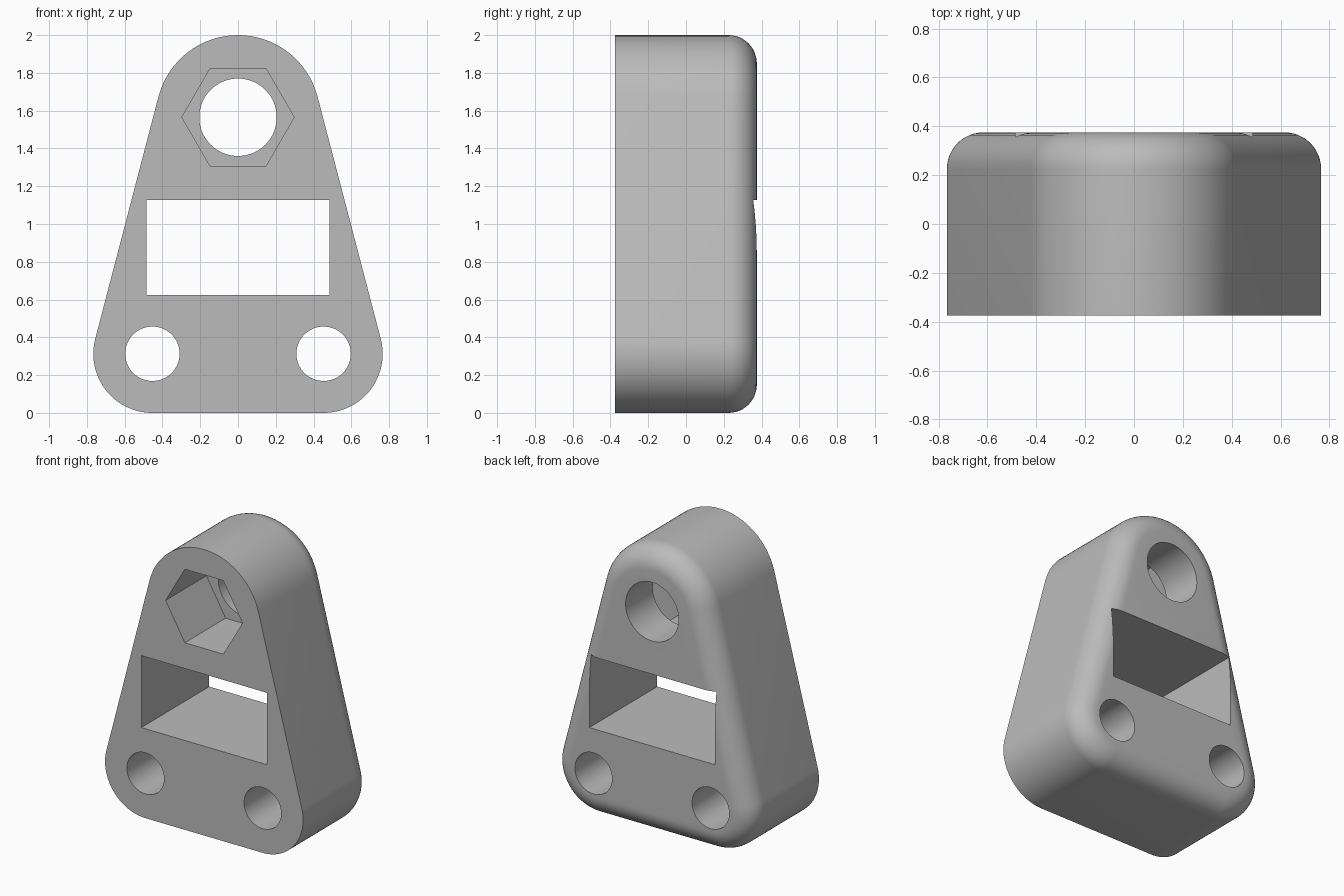
import bpy, bmesh
from math import cos, sin, pi, radians, acos, atan2, hypot

if "Cube" in bpy.data.objects:
    bpy.data.objects.remove(bpy.data.objects["Cube"], do_unlink=True)

HALF = 0.375                 # half of the depth
FILLET = 0.15                # rounded rear edge
TOP_Z, TOP_R = 1.565, 0.435  # upper lobe
LOW_X, LOW_Z, LOW_R = 0.453, 0.313, 0.313  # lower lobes

grey = bpy.data.materials.new("grey")
grey.use_nodes = True
colour = (0.5, 0.5, 0.5, 1)
grey.diffuse_color = colour
grey.node_tree.nodes["Principled BSDF"].inputs["Base Color"].default_value = colour


def outline(inset):
    """Rounded triangle around the three lobes, drawn inward by inset."""
    dx, dz = LOW_X, TOP_Z - LOW_Z
    side = acos((TOP_R - LOW_R) / hypot(dx, dz)) - atan2(dz, dx)
    lobes = [(0, TOP_Z, TOP_R, side, pi - side),
             (-LOW_X, LOW_Z, LOW_R, pi - side, 1.5 * pi),
             (LOW_X, LOW_Z, LOW_R, -pi / 2, side)]
    steps = 32
    return [(x + (r - inset) * cos(a + (b - a) * i / steps),
             z + (r - inset) * sin(a + (b - a) * i / steps))
            for x, z, r, a, b in lobes for i in range(steps + 1)]


def circle(x, z, r, sides):
    return [(x + r * cos(2 * pi * i / sides), z + r * sin(2 * pi * i / sides))
            for i in range(sides)]


def loft(name, sections):
    """Closed solid through (y, points) sections that have equal point counts."""
    bm = bmesh.new()
    rings = [[bm.verts.new((x, y, z)) for x, z in pts] for y, pts in sections]
    n = len(rings[0])
    for a, b in zip(rings, rings[1:]):
        for i in range(n):
            j = (i + 1) % n
            bm.faces.new((a[i], a[j], b[j], b[i]))
    bm.faces.new(rings[0])
    bm.faces.new(rings[-1])
    bmesh.ops.recalc_face_normals(bm, faces=bm.faces)
    mesh = bpy.data.meshes.new(name)
    bm.to_mesh(mesh)
    bm.free()
    mesh.materials.append(grey)
    obj = bpy.data.objects.new(name, mesh)
    bpy.context.collection.objects.link(obj)
    return obj


def prism(name, pts, y0=-0.5, y1=0.5):
    return loft(name, [(y0, pts), (y1, pts)])


# Body with a filleted rear edge
sections = [(-HALF, outline(0))]
for i in range(13):
    t = radians(90 * i / 12)
    sections.append((HALF - FILLET + FILLET * sin(t), outline(FILLET * (1 - cos(t)))))
body = loft("bracket_body", sections)

# Cutters: window, bolt holes and the hexagonal nut pocket
w, lo, hi = 0.485, 0.625, 1.128
cutters = [
    prism("window_cutter", [(-w, lo), (w, lo), (w, hi), (-w, hi)]),
    prism("left_hole_cutter", circle(LOW_X, LOW_Z, 0.144, 64)),
    prism("right_hole_cutter", circle(-LOW_X, LOW_Z, 0.144, 64)),
    prism("top_hole_cutter", circle(0, TOP_Z, 0.205, 64)),
    prism("nut_pocket_cutter", circle(0, TOP_Z, 0.297, 6), y1=0.075),
]

bpy.ops.object.select_all(action="DESELECT")
bpy.context.view_layer.objects.active = body
body.select_set(True)
for cutter in cutters:
    cutter.hide_render = True
    mod = body.modifiers.new(cutter.name, "BOOLEAN")
    mod.operation = "DIFFERENCE"
    mod.solver = "EXACT"
    mod.object = cutter
    bpy.ops.object.modifier_apply(modifier=mod.name)
    bpy.data.objects.remove(cutter, do_unlink=True)

bpy.ops.object.shade_smooth_by_angle(angle=radians(30))
